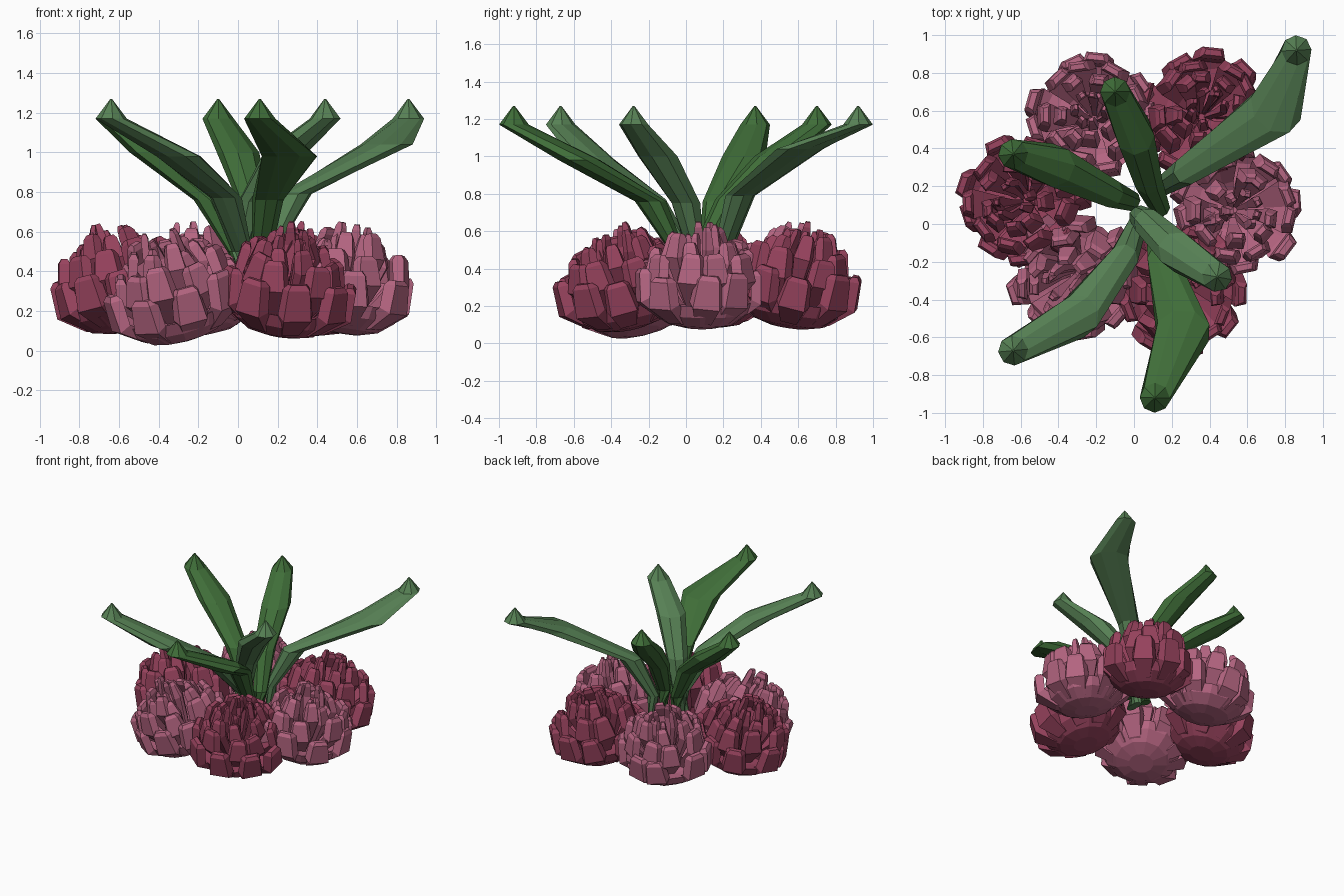
import bpy, bmesh, math, random
from mathutils import Vector, Matrix

if "Cube" in bpy.data.objects:
    bpy.data.objects.remove(bpy.data.objects["Cube"])

random.seed(4)

def material(name, rgb):
    m = bpy.data.materials.new(name)
    m.diffuse_color = (*rgb, 1)
    m.use_nodes = True
    m.node_tree.nodes["Principled BSDF"].inputs["Base Color"].default_value = m.diffuse_color
    return m

PINK = material("pink", (0.46, 0.13, 0.22))
ROSE = material("rose", (0.31, 0.055, 0.11))
GREEN = material("green", (0.05, 0.155, 0.04))
PALE = material("pale_green", (0.095, 0.22, 0.09))

def loft(bm, rings):
    """Skin a list of closed rings and cap both ends."""
    vs = [[bm.verts.new(p) for p in r] for r in rings]
    n = len(vs[0])
    for a, b in zip(vs, vs[1:]):
        for i in range(n):
            j = (i + 1) % n
            bm.faces.new((a[i], a[j], b[j], b[i]))
    bm.faces.new(vs[0][::-1])
    bm.faces.new(vs[-1])

def finish(bm, name, mat):
    bmesh.ops.recalc_face_normals(bm, faces=bm.faces)
    me = bpy.data.meshes.new(name)
    bm.to_mesh(me)
    bm.free()
    me.materials.append(mat)
    ob = bpy.data.objects.new(name, me)
    bpy.context.collection.objects.link(ob)
    return ob

def petal(bm, path, widths, thick, matrix):
    """Thick plate swept along an (r, z) path with a chamfered tip."""
    pts = [Vector((r, 0, z)) for r, z in path]
    end = (pts[-1] - pts[-2]).normalized()
    pts.append(pts[-1] + end * 0.025)
    widths = widths + [widths[-1] * 0.7]
    rings = []
    for i, p in enumerate(pts):
        d = (pts[min(i + 1, len(pts) - 1)] - pts[max(i - 1, 0)]).normalized()
        nrm = Vector((d.z, 0, -d.x))
        t = thick * (0.5 if i == len(pts) - 1 else 1) / 2
        w = widths[i] / 2
        # outer face is narrower than the inner one, giving bevelled sides
        ring = [p + nrm * t + Vector((0, -w * .8, 0)), p + nrm * t + Vector((0, w * .8, 0)),
                p - nrm * t + Vector((0, w, 0)), p - nrm * t + Vector((0, -w, 0))]
        rings.append([matrix @ v for v in ring])
    loft(bm, rings)

# petal layers: count, path, widths, thickness
LAYERS = [
    (9, [(.05, .05), (.20, .07), (.31, .15), (.31, .29)], [.04, .11, .18, .14], .06),
    (9, [(.04, .06), (.16, .14), (.27, .28), (.245, .40)], [.03, .08, .16, .12], .055),
    (8, [(.03, .06), (.10, .18), (.18, .38), (.15, .47)], [.02, .05, .11, .08], .05),
    (7, [(.02, .08), (.06, .25), (.09, .42), (.075, .51)], [.02, .03, .06, .04], .035),
]

def flower(name, x, y, z, tilt, mat):
    bm = bmesh.new()
    # faceted cup under the petals
    cup = [(.09, 0), (.19, .025), (.27, .085), (.295, .15), (.2, .13)]
    loft(bm, [[Vector((r * math.cos(a * math.tau / 12), r * math.sin(a * math.tau / 12), h))
               for a in range(12)] for r, h in cup])
    for k, (n, path, widths, thick) in enumerate(LAYERS):
        for i in range(n):
            a = (i + 0.5 * (k % 2) + random.uniform(-.15, .15)) * math.tau / n
            s = random.uniform(.94, 1.06)
            m = (Matrix.Rotation(a, 4, 'Z') @ Matrix.Diagonal((s, 1, random.uniform(.93, 1.06), 1)))
            twist = Matrix.Rotation(random.uniform(-.12, .12), 4, 'X')
            petal(bm, path, widths, thick, m @ twist)
    ob = finish(bm, name, mat)
    # lean the head away from the middle of the bunch
    out = math.atan2(y, x)
    axis = Vector((-math.sin(out), math.cos(out), 0))
    ob.matrix_world = (Matrix.Translation((x, y, z + .27)) @ Matrix.Rotation(math.radians(tilt), 4, axis)
                       @ Matrix.Translation((0, 0, -.27)))

HEADS = [(-.22, .58, .085, 10, PINK), (.37, .59, .085, 10, ROSE), (.55, .08, .085, 8, PINK),
         (.25, -.35, .075, 14, ROSE), (-.33, -.29, .05, 20, PINK), (-.60, .13, .095, 12, ROSE)]
for i, h in enumerate(HEADS):
    flower(f"flower_head_{i + 1}", *h)

def leaf(name, pts, tip, width, mat):
    """Eight-sided blade made of level rings, closed by a small pyramid."""
    path = [Vector((pts[0][0], pts[0][1], .33))] + [Vector(p) for p in pts]
    path.append(Vector((tip[0], tip[1], 1.17)))
    half = [(.03, .045), (.04, .05), (.08, .075), (.11, width), (.075, .075), (.004, .004)]
    rings = []
    path.append(path[-1] + Vector((0, 0, .1)))
    for i, p in enumerate(path):
        d = path[min(i + 1, 4)] - path[max(min(i, 4) - 1, 0)]
        a = math.atan2(d.y, d.x)
        rad, tan = half[i]
        ring = []
        for k in range(8):
            b = (k + .5) * math.tau / 8
            ring.append(p + Matrix.Rotation(a, 3, 'Z') @ Vector((rad * math.cos(b), tan * math.sin(b), 0)) * 1.06)
        rings.append(ring)
    bm = bmesh.new()
    loft(bm, rings)
    finish(bm, name, mat)

LEAVES = [
    ([(.15, .2, .5), (.29, .29, .79), (.75, .61, 1.04)], (.86, .92), .14, PALE),
    ([(.14, .08, .5), (.07, .24, .77), (.0, .48, 1.0)], (-.10, .70), .10, GREEN),
    ([(-.01, .12, .5), (-.14, .17, .76), (-.43, .31, 1.0)], (-.64, .37), .11, GREEN),
    ([(.02, .0, .5), (-.06, -.19, .77), (-.30, -.49, .98)], (-.64, -.67), .11, PALE),
    ([(.12, -.05, .5), (.15, -.19, .76), (.26, -.57, .98)], (.11, -.92), .14, GREEN),
    ([(.02, .05, .5), (.08, .0, .75), (.24, -.15, 1.0)], (.44, -.28), .10, PALE),
]
for i, l in enumerate(LEAVES):
    leaf(f"leaf_{i + 1}", *l)
